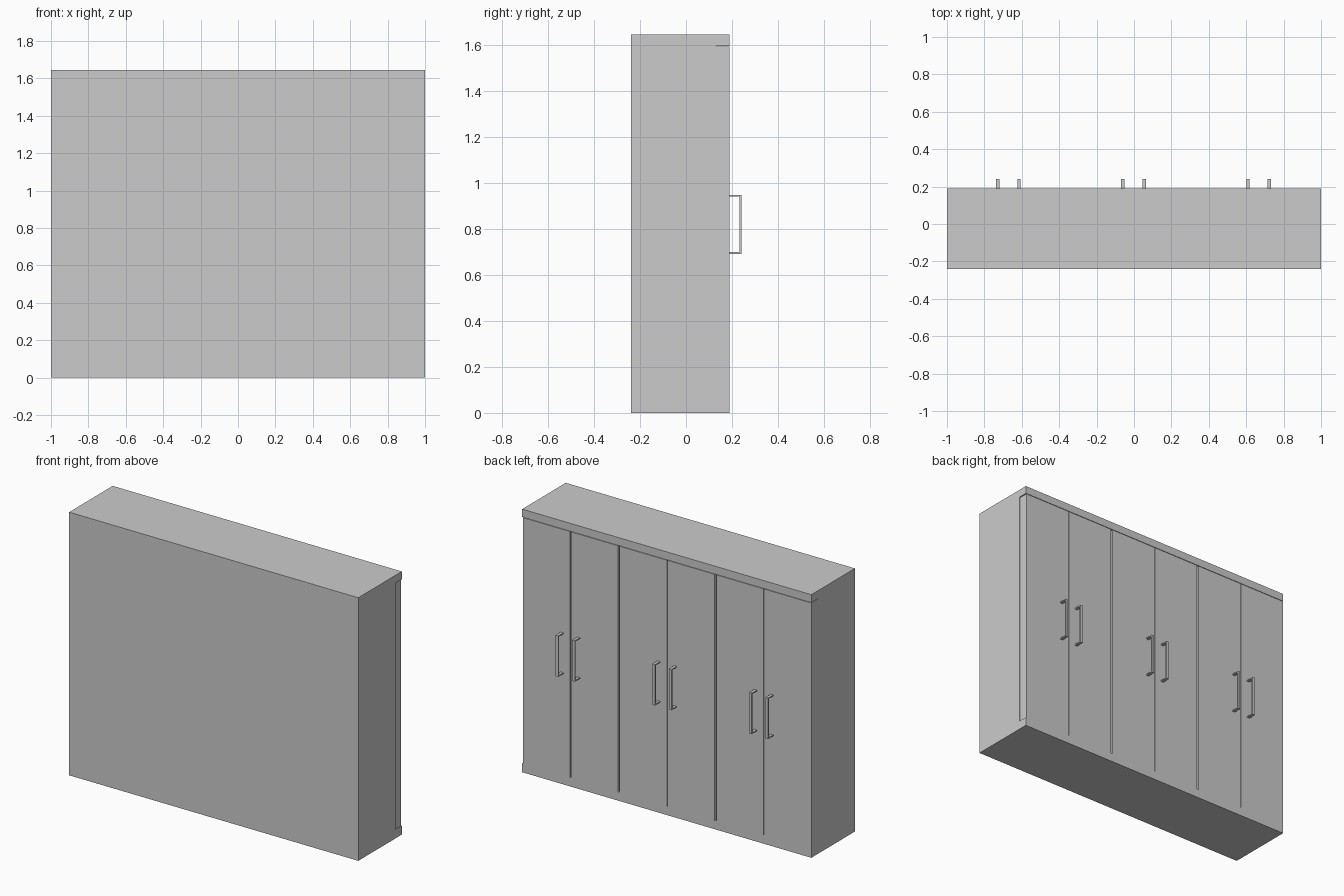
import bpy
import bmesh
from mathutils import Vector

if "Cube" in bpy.data.objects:
    bpy.data.objects.remove(bpy.data.objects["Cube"])


def extrude_profile(name, points, x0, x1):
    """Extrude a closed (y, z) outline along x."""
    bm = bmesh.new()
    face = bm.faces.new([bm.verts.new((x0, y, z)) for y, z in points])
    geo = bmesh.ops.extrude_face_region(bm, geom=[face])["geom"]
    verts = [g for g in geo if isinstance(g, bmesh.types.BMVert)]
    bmesh.ops.translate(bm, verts=verts, vec=Vector((x1 - x0, 0, 0)))
    bmesh.ops.recalc_face_normals(bm, faces=bm.faces)
    mesh = bpy.data.meshes.new(name)
    bm.to_mesh(mesh)
    bm.free()
    obj = bpy.data.objects.new(name, mesh)
    bpy.context.collection.objects.link(obj)
    return obj


BACK, INNER, FACE = -0.24, 0.13, 0.19
HEIGHT, DOOR_BOTTOM, DOOR_TOP = 1.645, 0.055, 1.593

# Carcass: one C-shaped outline with plinth and top rail flush with the doors
extrude_profile("carcass", [
    (BACK, 0), (FACE, 0), (FACE, DOOR_BOTTOM), (INNER, DOOR_BOTTOM),
    (INNER, DOOR_TOP + 0.003), (FACE, DOOR_TOP + 0.003), (FACE, HEIGHT), (BACK, HEIGHT),
], -1, 1)

# Three pairs of doors, each with a pair of handles near the middle seam
PAIR, GAP, SEAM = 0.657, 0.012, 0.005
HANDLE = [(FACE, 0.692), (0.241, 0.692), (0.241, 0.948), (FACE, 0.948),
          (FACE, 0.941), (0.233, 0.941), (0.233, 0.699), (FACE, 0.699)]
DOOR = [(INNER, DOOR_BOTTOM), (FACE, DOOR_BOTTOM), (FACE, DOOR_TOP), (INNER, DOOR_TOP)]

for i in range(3):
    mid = -1 + PAIR / 2 + i * (PAIR + GAP)
    for side, label in ((-1, "left"), (1, "right")):
        extrude_profile(f"door_{label}_{i + 1}", DOOR,
                        mid + side * SEAM / 2, mid + side * PAIR / 2)
        x = mid + side * 0.057
        extrude_profile(f"handle_{label}_{i + 1}", HANDLE, x - 0.009, x + 0.009)
